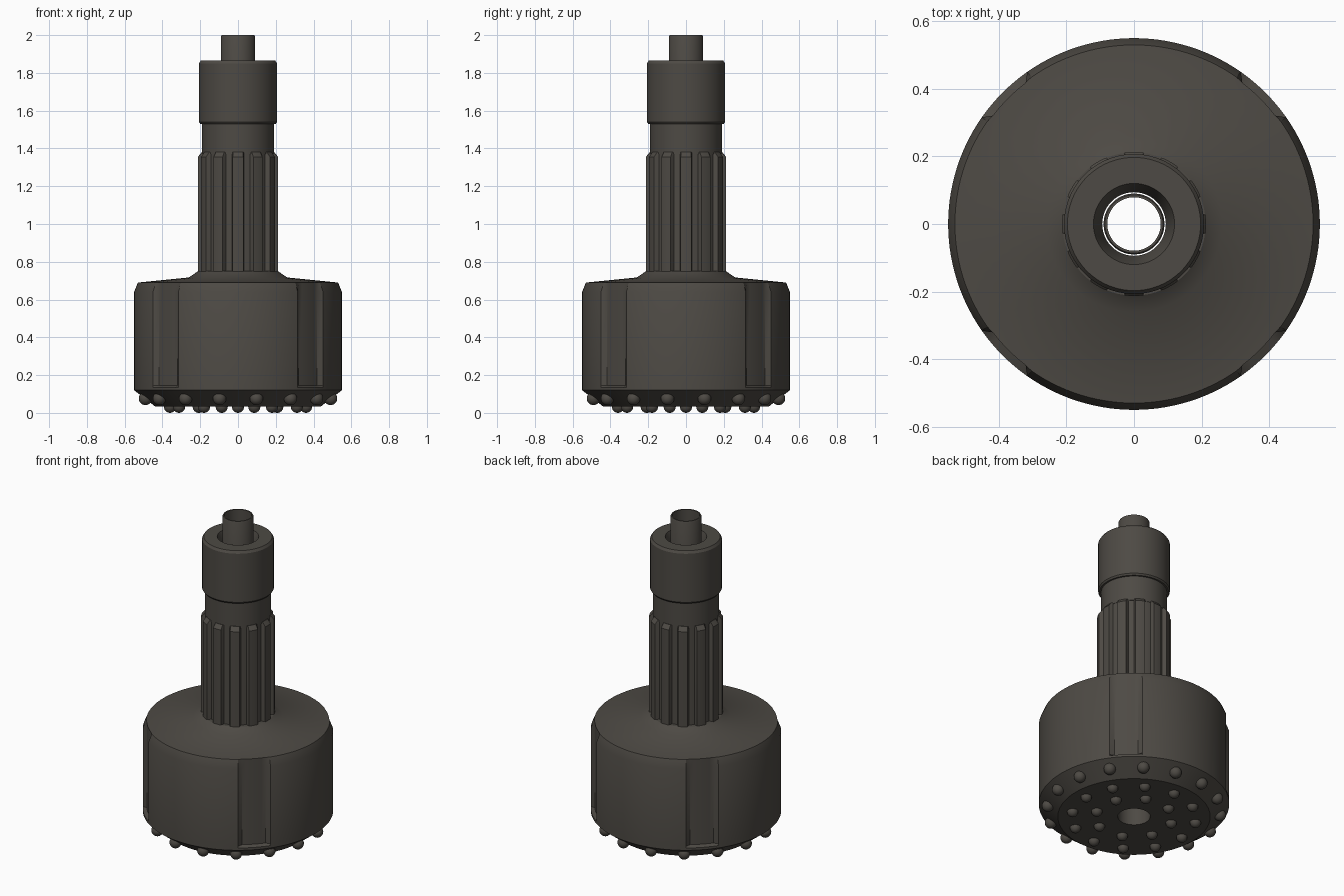
import bpy, bmesh
from math import sin, cos, radians

cube = bpy.data.objects.get("Cube")
if cube:
    bpy.data.objects.remove(cube, do_unlink=True)

steel = bpy.data.materials.new("dark_steel")
steel.use_nodes = True
COLOR = (0.075, 0.068, 0.058, 1)
steel.diffuse_color = COLOR
steel.node_tree.nodes["Principled BSDF"].inputs["Base Color"].default_value = COLOR

SEGS = 144
BORE = 0.094


def finish(bm, name):
    bmesh.ops.recalc_face_normals(bm, faces=bm.faces)
    mesh = bpy.data.meshes.new(name)
    bm.to_mesh(mesh)
    bm.free()
    mesh.materials.append(steel)
    obj = bpy.data.objects.new(name, mesh)
    bpy.context.collection.objects.link(obj)
    bpy.ops.object.select_all(action="DESELECT")
    obj.select_set(True)
    bpy.context.view_layer.objects.active = obj
    bpy.ops.object.shade_smooth_by_angle(angle=radians(30))
    return obj


def ring_solid(name, profile, limit=None):
    """Turn a closed (radius, z) profile; limit(angle, z) caps the radius."""
    bm = bmesh.new()
    rings = []
    for r, z in profile:
        ring = []
        for i in range(SEGS):
            deg = 360 * i / SEGS
            rr = min(r, limit(deg, z)) if limit else r
            a = radians(deg)
            ring.append(bm.verts.new((rr * cos(a), rr * sin(a), z)))
        rings.append(ring)
    for k, low in enumerate(rings):
        high = rings[(k + 1) % len(rings)]
        for i in range(SEGS):
            j = (i + 1) % SEGS
            bm.faces.new((low[i], low[j], high[j], high[i]))
    return finish(bm, name)


def groove(deg, pitch, floor, top, flat, edge):
    """Radius of a trapezoid groove repeated every pitch degrees."""
    d = abs(deg % pitch - pitch / 2)
    t = min(max((d - flat) / (edge - flat), 0), 1)
    return floor + (top - floor) * t


# Head with four shallow flushing grooves
def head_limit(deg, z):
    return groove(deg, 90, 0.527, 0.55, 7.5, 10) if z > 0.14 else 1


ring_solid("bit_head", [
    (BORE, 0.035), (0.44, 0.035), (0.55, 0.12), (0.55, 0.135), (0.55, 0.145),
    (0.55, 0.64), (0.53, 0.69), (0.26, 0.717), (0.212, 0.75), (BORE, 0.75),
], head_limit)


# Splined lower shank
def spline_limit(deg, z):
    return groove(deg, 30, 0.188, 0.213, 5, 7.5)


ring_solid("splined_shank", [
    (BORE, 0.73), (0.213, 0.73), (0.213, 1.355), (0.192, 1.38), (BORE, 1.38),
], spline_limit)

# Plain neck and upper guide collar with a flared mouth
ring_solid("neck_and_collar", [
    (BORE, 1.37), (0.19, 1.37), (0.19, 1.53), (0.2, 1.53), (0.207, 1.54),
    (0.207, 1.85), (0.197, 1.865), (0.12, 1.865), (BORE, 1.79),
])

# Thin tube standing in the bore
ring_solid("air_tube", [
    (0.079, 1.5), (0.09, 1.5), (0.09, 1.992), (0.086, 2.0), (0.079, 2.0),
])


# Rounded cutting buttons, in rings: count, start angle, radius, height
def button_ring(name, count, start, radius, z, size):
    bm = bmesh.new()
    for i in range(count):
        a = radians(start + 360 * i / count)
        made = bmesh.ops.create_uvsphere(bm, u_segments=20, v_segments=12, radius=size)
        bmesh.ops.translate(bm, verts=made["verts"],
                            vec=(radius * cos(a), radius * sin(a), z))
    finish(bm, name)


button_ring("gauge_buttons", 16, 11.25, 0.5, 0.076, 0.035)
button_ring("outer_face_buttons", 12, 0, 0.36, 0.032, 0.032)
button_ring("inner_face_buttons", 8, 22.5, 0.225, 0.032, 0.032)
